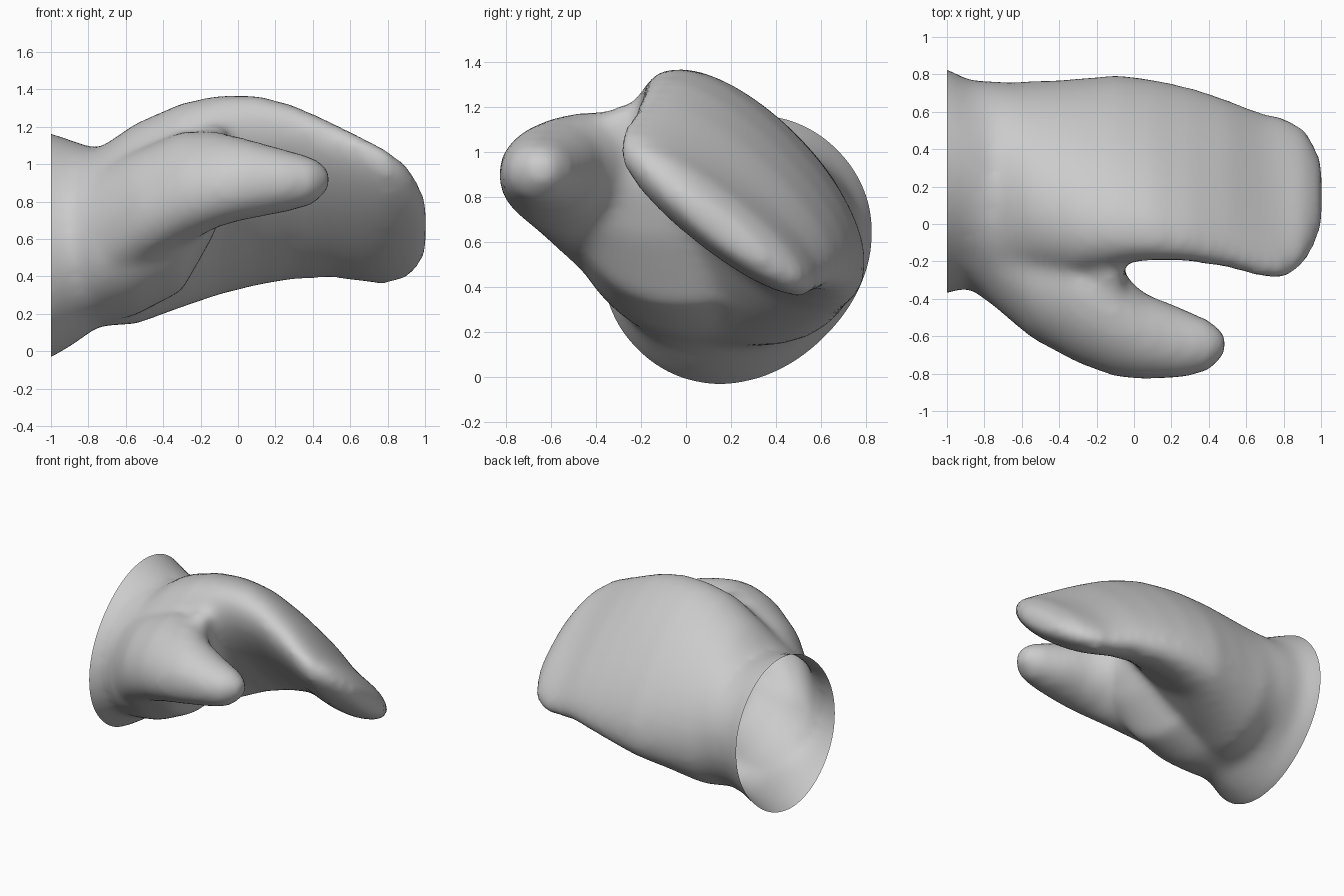
import bpy, bmesh, math

if "Cube" in bpy.data.objects:
    bpy.data.objects.remove(bpy.data.objects["Cube"])

SIDES = 48


def ring(bm, x, cy, cz, a, b, tilt, n):
    """Tilted superellipse across x; sampled by world angle so rings never twist."""
    t = math.radians(tilt)
    verts = []
    for i in range(SIDES):
        w = 2 * math.pi * i / SIDES
        c, s = abs(math.cos(w + t)) / a, abs(math.sin(w + t)) / b
        r = (c ** n + s ** n) ** (-1 / n)
        verts.append(bm.verts.new((x, cy + r * math.cos(w), cz + r * math.sin(w))))
    return verts


def loft(bm, sections, n):
    rings = [ring(bm, *sec, n) for sec in sections]
    for p, q in zip(rings, rings[1:]):
        for i in range(SIDES):
            j = (i + 1) % SIDES
            bm.faces.new((p[i], p[j], q[j], q[i]))
    bm.faces.new(rings[0][::-1])
    bm.faces.new(rings[-1])


# x, centre y, centre z, half length, half thickness, tilt
hand = [
    (-1.12, .23, .565, .67, .57, -45),
    (-1.00, .23, .565, .63, .55, -45),
    (-0.88, .215, .58, .57, .51, -40),
    (-0.75, .185, .605, .58, .475, 0),
    (-0.55, .23, .68, .60, .45, 45),
    (-0.30, .25, .78, .65, .38, 47),
    (-0.10, .29, .835, .665, .31, 47),
    (0.10, .29, .86, .65, .26, 47),
    (0.30, .265, .85, .62, .22, 45),
    (0.50, .215, .81, .58, .195, 42),
    (0.70, .15, .745, .56, .165, 40),
    (0.80, .135, .715, .55, .15, 38),
    (0.91, .15, .69, .46, .12, 38),
    (0.97, .15, .67, .34, .085, 38),
    (1.01, .16, .66, .21, .05, 38),
]
thumb = [
    (-0.95, .05, .58, .30, .30, 0),
    (-0.75, -.08, .62, .36, .36, 0),
    (-0.55, -.25, .74, .36, .33, 0),
    (-0.30, -.37, .87, .38, .30, -15),
    (-0.10, -.52, .92, .31, .24, -25),
    (0.05, -.60, .92, .24, .21, -25),
    (0.25, -.635, .91, .19, .17, 0),
    (0.40, -.65, .91, .14, .13, 0),
    (0.49, -.64, .92, .06, .06, 0),
]
# Fills the palm and the web between thumb and hand
palm = [
    (-0.90, .15, .57, .48, .46, 0),
    (-0.75, .10, .58, .54, .44, 0),
    (-0.55, .06, .62, .55, .43, 0),
    (-0.30, -.02, .75, .49, .43, 0),
    (-0.13, -.15, .93, .38, .31, 0),
    (-0.06, -.25, 1.0, .18, .18, 0),
]

bm = bmesh.new()
loft(bm, hand, 2.1)
loft(bm, thumb, 2)
loft(bm, palm, 2)
bmesh.ops.recalc_face_normals(bm, faces=bm.faces)
mesh = bpy.data.meshes.new("mitten")
bm.to_mesh(mesh)
bm.free()
mitten = bpy.data.objects.new("mitten", mesh)
bpy.context.collection.objects.link(mitten)

# Fuse everything into one soft skin
remesh = mitten.modifiers.new("fuse", 'REMESH')
remesh.mode = 'VOXEL'
remesh.voxel_size = 0.03
smooth = mitten.modifiers.new("soften", 'SMOOTH')
smooth.factor = 0.5
smooth.iterations = 18
bpy.context.view_layer.update()
fused = mitten.evaluated_get(bpy.context.evaluated_depsgraph_get())
bm = bmesh.new()
bm.from_mesh(fused.to_mesh())
mitten.modifiers.clear()

# Open cuff: cut flat at the wrist and leave the hole
bmesh.ops.bisect_plane(bm, geom=bm.verts[:] + bm.edges[:] + bm.faces[:],
                       plane_co=(-1, 0, 0), plane_no=(-1, 0, 0), clear_outer=True)
bm.to_mesh(mesh)
bm.free()

bpy.context.view_layer.objects.active = mitten
mitten.select_set(True)
bpy.ops.object.shade_smooth_by_angle(angle=math.radians(60))
